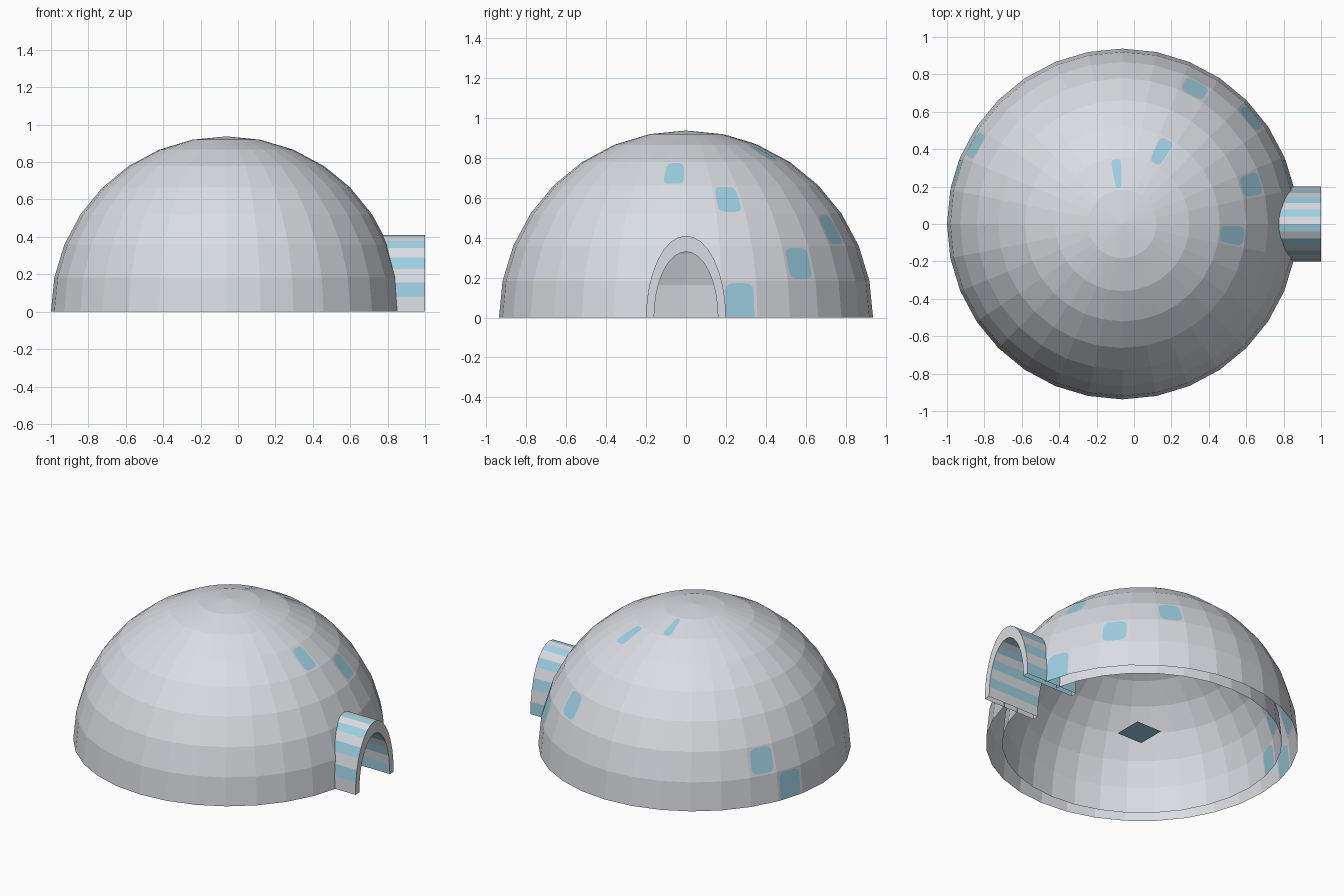
import bpy, bmesh, math
from mathutils import Vector, Matrix

if "Cube" in bpy.data.objects:
    bpy.data.objects.remove(bpy.data.objects["Cube"])

CX, R, RI = -0.0625, 0.9375, 0.84      # dome centre, outer and inner radius
STEP = math.radians(11.25)             # 32 segments, 8 rings in the half sphere


def material(name, rgb):
    m = bpy.data.materials.new(name)
    m.diffuse_color = (*rgb, 1)
    m.use_nodes = True
    m.node_tree.nodes["Principled BSDF"].inputs["Base Color"].default_value = m.diffuse_color
    return m


SNOW = material("snow grey", (0.70, 0.72, 0.76))
ICE = material("ice blue", (0.34, 0.63, 0.77))


def make(name, bm, mats=(SNOW, ICE)):
    me = bpy.data.meshes.new(name)
    bm.to_mesh(me)
    bm.free()
    for m in mats:
        me.materials.append(m)
    ob = bpy.data.objects.new(name, me)
    bpy.context.collection.objects.link(ob)
    return ob


def dome_point(r, seg, ring):
    a, e = seg * STEP, ring * STEP
    return Vector((CX + r * math.cos(e) * math.cos(a),
                   r * math.cos(e) * math.sin(a), r * math.sin(e)))


# coloured bricks as (segment, ring)
BRICKS = [(1, 0), (3, 1), (5, 2), (1, 3), (-1, 4), (5, 5), (8, 6), (13, 1), (14, 0)]

# dome: outer and inner shell, closed by a rim for cutting
bm = bmesh.new()
shells = []
for r in (R, RI):
    rows = [[bm.verts.new(dome_point(r, s, g)) for s in range(32)] for g in range(8)]
    top = bm.verts.new((CX, 0, r))
    for s in range(32):
        t = (s + 1) % 32
        for lo, hi in zip(rows, rows[1:]):
            bm.faces.new((lo[s], lo[t], hi[t], hi[s]))
        bm.faces.new((rows[7][s], rows[7][t], top))
    shells.append(rows[0])
for s in range(32):
    t = (s + 1) % 32
    bm.faces.new((shells[0][s], shells[1][s], shells[1][t], shells[0][t]))
bmesh.ops.recalc_face_normals(bm, faces=bm.faces)
dome = make("dome", bm)

# arched doorway through both shells
bm = bmesh.new()
bmesh.ops.create_cone(bm, cap_ends=True, segments=32, radius1=1, radius2=1, depth=1)
bmesh.ops.transform(bm, verts=bm.verts, matrix=Matrix.Translation((0.95, 0, 0))
                    @ Matrix.Diagonal((0.8, 0.19, 0.39, 1))
                    @ Matrix.Rotation(math.pi / 2, 4, 'Y'))
cutter = make("doorway_cutter", bm, ())
cutter.hide_render = True
mod = dome.modifiers.new("doorway", 'BOOLEAN')
mod.operation, mod.object, mod.solver = 'DIFFERENCE', cutter, 'EXACT'
bpy.context.view_layer.objects.active = dome
bpy.ops.object.modifier_apply(modifier=mod.name)
bpy.data.objects.remove(cutter)

# open the wall: drop every face that bridges the two shells
bm = bmesh.new()
bm.from_mesh(dome.data)
centre = Vector((CX, 0, 0))
bridges = []
for f in bm.faces:
    dist = [(v.co - centre).length for v in f.verts]
    if min(dist) < 0.87 and max(dist) > 0.9:
        bridges.append(f)
bmesh.ops.delete(bm, geom=bridges, context='FACES')
bm.to_mesh(dome.data)
bm.free()

# entrance tunnel: half-ellipse arch, every second strip is blue, open underneath
bm = bmesh.new()
sections = []
for k in range(17):
    a = math.pi + k * STEP                        # from the front side over the top
    c, s = math.cos(a), abs(math.sin(a))
    sections.append([bm.verts.new((x, c * w, s * h)) for x, w, h in
                     ((0.62, 0.20, 0.41), (1.0, 0.20, 0.41),
                      (1.0, 0.16, 0.33), (0.62, 0.16, 0.33))])
for k, (p, q) in enumerate(zip(sections, sections[1:])):
    for i in range(4):
        j = (i + 1) % 4
        f = bm.faces.new((p[i], p[j], q[j], q[i]))
        f.material_index = k % 2 if i in (0, 2) else 0
bmesh.ops.recalc_face_normals(bm, faces=bm.faces)
make("entrance_tunnel", bm)


# ice bricks: thin rounded plates, inset from the edges of one dome quad
def add_plate(bm, r, seg, ring, side):
    a, b = dome_point(r, seg, ring), dome_point(r, seg + 1, ring)
    c, d = dome_point(r, seg + 1, ring + 1), dome_point(r, seg, ring + 1)
    mu, mv, ru, rv = 0.09, 0.06, 0.22, 0.2        # margins and corner radii
    v0 = 0 if ring == 0 else mv
    pts = []
    for cu, cv, start in ((1 - mu - ru, 1 - mv - rv, 0), (mu + ru, 1 - mv - rv, 90),
                          (mu + ru, v0 + rv, 180), (1 - mu - ru, v0 + rv, 270)):
        if ring == 0 and start >= 180:            # square corners at floor level
            pts.append((mu if start == 180 else 1 - mu, 0))
            continue
        for i in range(5):
            t = math.radians(start + i * 22.5)
            pts.append((cu + ru * math.cos(t), cv + rv * math.sin(t)))
    n = (b - a).cross(d - a).normalized() * 0.0015 * side
    vs = []
    for u, v in pts:
        p = a.lerp(b, u).lerp(d.lerp(c, u), v) + n
        p.z = max(p.z, 0)
        vs.append(bm.verts.new(p))
    bm.faces.new(vs if side > 0 else vs[::-1])


bm = bmesh.new()
for seg, ring in BRICKS:
    for r, side in ((R, 1), (R, -1), (RI, -1)):
        add_plate(bm, r, seg, ring, side)
make("ice_bricks", bm, (ICE,))

# small flat sheet inside, near the middle
bm = bmesh.new()
bmesh.ops.create_grid(bm, x_segments=1, y_segments=1, size=0.092,
                      matrix=Matrix.Translation((0.033, 0.089, 0)))
make("inner_sheet", bm, (ICE,))
